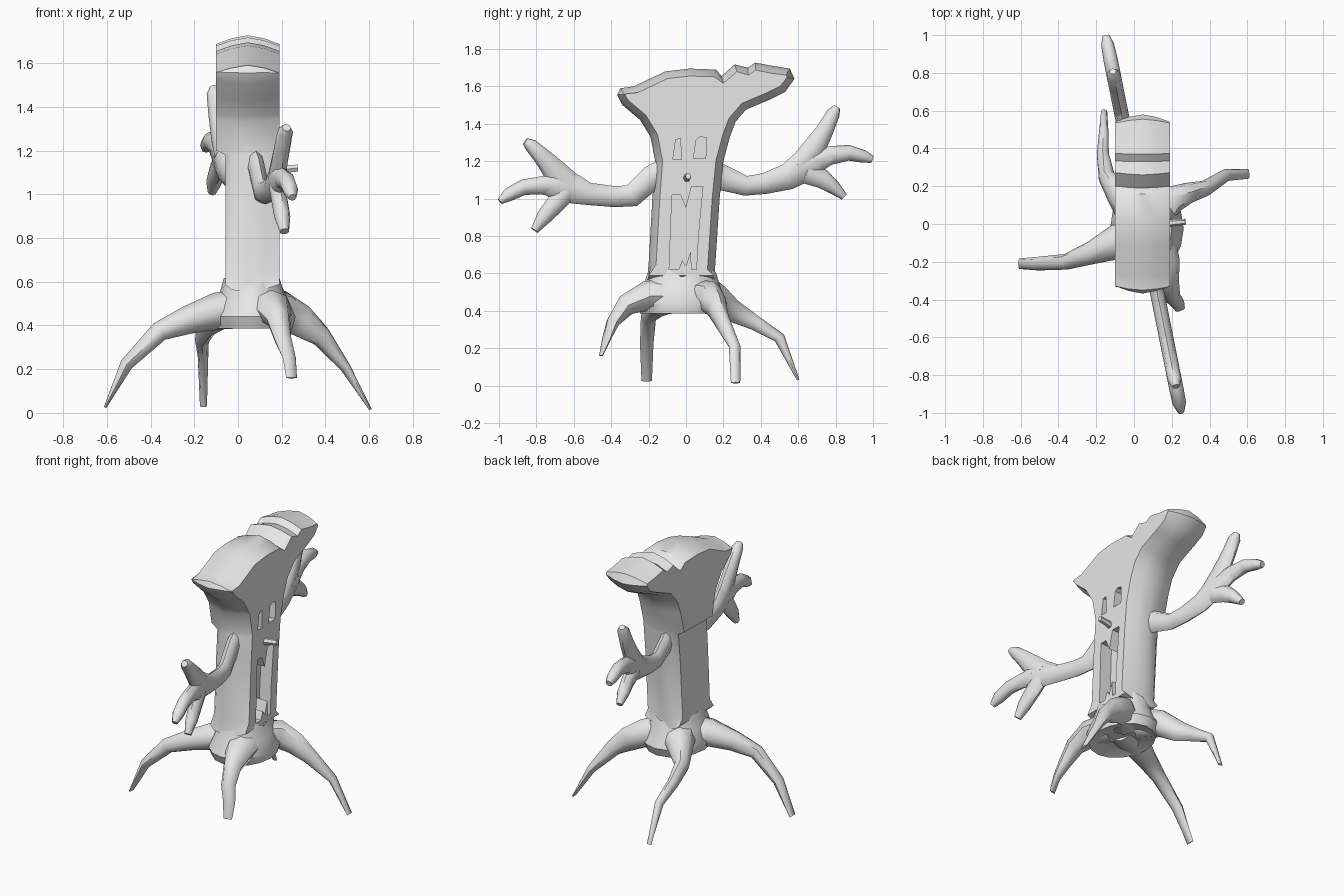
import bpy, bmesh, math
from mathutils import Vector

bark = bpy.data.materials.new("grey_bark")
bark.diffuse_color = (0.8, 0.8, 0.8, 1)


def make(name, bm, angle=40):
    bmesh.ops.recalc_face_normals(bm, faces=bm.faces[:])
    me = bpy.data.meshes.new(name)
    bm.to_mesh(me)
    bm.free()
    me.materials.append(bark)
    ob = bpy.data.objects.new(name, me)
    bpy.context.collection.objects.link(ob)
    smooth(ob, angle)
    return ob


def smooth(ob, angle):
    bpy.ops.object.select_all(action='DESELECT')
    ob.select_set(True)
    bpy.context.view_layer.objects.active = ob
    bpy.ops.object.shade_smooth_by_angle(angle=math.radians(angle))


def loft(bm, rings):
    """Skin a list of equal-length point rings and cap both ends."""
    rows = [[bm.verts.new(p) for p in r] for r in rings]
    n = len(rows[0])
    for a, b in zip(rows, rows[1:]):
        for i in range(n):
            bm.faces.new((a[i], a[(i + 1) % n], b[(i + 1) % n], b[i]))
    bm.faces.new(rows[0])
    bm.faces.new(rows[-1])


def tube(bm, path, side=None, n=8):
    """Limb through (point, half width, half height) stations."""
    pts = [Vector(p[0]) for p in path]
    rings = []
    for i, (_, w, h) in enumerate(path):
        t = (pts[min(i + 1, len(pts) - 1)] - pts[max(i - 1, 0)]).normalized()
        s = Vector(side) if side else t.cross(Vector((0, 0, 1)))
        s = (s - t * s.dot(t)).normalized()
        u = s.cross(t)
        rings.append([pts[i] + s * w * math.cos(2 * math.pi * k / n)
                      + u * h * math.sin(2 * math.pi * k / n) for k in range(n)])
    loft(bm, rings)


# Trunk with overhanging crown: side outline (y, z), ridged at mid thickness
outline = [(-.21, .55), (.155, .55), (.155, .62), (.18, 1.0), (.2, 1.2), (.235, 1.33),
           (.265, 1.41), (.32, 1.475), (.45, 1.53), (.53, 1.57), (.58, 1.64), (.555, 1.695),
           (.46, 1.71), (.37, 1.727), (.33, 1.70), (.26, 1.717), (.19, 1.655), (.16, 1.69),
           (.02, 1.695), (-.11, 1.68), (-.28, 1.60), (-.35, 1.59), (-.368, 1.555),
           (-.34, 1.50), (-.245, 1.42), (-.19, 1.33), (-.165, 1.2), (-.18, 1.0), (-.2, .65)]


def layer(x, inset):
    ring = []
    for i, (y, z) in enumerate(outline):
        a, b = outline[i - 1], outline[(i + 1) % len(outline)]
        d = Vector((b[0] - a[0], b[1] - a[1])).normalized()
        ring.append((x, y - d.y * inset, z + d.x * inset))
    return ring


bm = bmesh.new()
loft(bm, [layer(-.10, .04), layer(-.03, .014), layer(.045, 0), layer(.12, .014), layer(.19, .04)])
for z in (1.36, 1.18):
    bmesh.ops.bisect_plane(bm, geom=bm.verts[:] + bm.edges[:] + bm.faces[:],
                           plane_co=(0, 0, z), plane_no=(0, 0, 1))
for v in bm.verts:                       # thinner back below the crown
    if v.co.x < -.05 and v.co.z < 1.2:
        v.co.x += .043
trunk = make("trunk", bm)

# Hollow eyes and jagged mouth, cut into the +x face
holes = [[(-.055, 1.315), (-.03, 1.32), (-.025, 1.21), (-.07, 1.21)],
         [(.055, 1.315), (.075, 1.33), (.11, 1.325), (.105, 1.215), (.04, 1.215)],
         [(-.075, 1.02), (-.03, 1.02), (0, .95), (.03, 1.065), (.09, 1.065), (.065, .8),
          (.055, .62), (.03, .62), (.025, .72), (0, .64), (-.02, .67), (-.04, .62), (-.09, .62)]]
bm = bmesh.new()
for h in holes:
    loft(bm, [[(.11, y, z) for y, z in h], [(.3, y, z) for y, z in h]])
cutter = make("face_cutter", bm)
cutter.hide_render = True
mod = trunk.modifiers.new("face_holes", 'BOOLEAN')
mod.operation = 'DIFFERENCE'
mod.solver = 'EXACT'
mod.object = cutter
bpy.ops.object.select_all(action='DESELECT')
trunk.select_set(True)
bpy.context.view_layer.objects.active = trunk
bpy.ops.object.modifier_move_to_index(modifier="face_holes", index=0)
bpy.ops.object.modifier_apply(modifier="face_holes")
bpy.data.objects.remove(cutter)
smooth(trunk, 40)

# Twig nose
bm = bmesh.new()
tube(bm, [((.15, 0, 1.105), .022, .025), ((.22, .008, 1.115), .018, .02),
          ((.272, .012, 1.12), .016, .018)], n=6)
make("nose", bm)


# Arms: stations (y, z, half height) in a slanted vertical plane
def arm(name, limbs):
    bm = bmesh.new()
    for limb in limbs:
        tube(bm, [((.05 - .2 * y, y, z), min(.038, h), h) for y, z, h in limb],
             side=(1, .2, 0))
    make(name, bm, 50)


arm("back_arm", [
    [(.1, 1.15, .075), (.2, 1.11, .068), (.32, 1.068, .053), (.42, 1.08, .056),
     (.54, 1.115, .07), (.64, 1.18, .088), (.72, 1.21, .06), (.78, 1.22, .035)],
    [(.6, 1.17, .06), (.68, 1.26, .065), (.74, 1.36, .048), (.79, 1.46, .036), (.808, 1.49, .018)],
    [(.68, 1.2, .06), (.77, 1.23, .05), (.87, 1.245, .042), (.95, 1.225, .034), (.995, 1.21, .02)],
    [(.64, 1.14, .06), (.73, 1.105, .052), (.79, 1.06, .038), (.845, 1.01, .02)]])
arm("front_arm", [
    [(-.1, 1.15, .07), (-.18, 1.115, .066), (-.29, 1.015, .062), (-.38, 1.01, .056),
     (-.52, 1.025, .06), (-.62, 1.06, .085), (-.7, 1.07, .08), (-.77, 1.07, .04)],
    [(-.62, 1.07, .07), (-.7, 1.145, .066), (-.77, 1.225, .048), (-.83, 1.285, .036), (-.86, 1.305, .02)],
    [(-.68, 1.07, .06), (-.78, 1.07, .048), (-.87, 1.06, .042), (-.95, 1.02, .036), (-.995, .985, .018)],
    [(-.64, 1.04, .06), (-.7, .97, .052), (-.76, .9, .042), (-.81, .83, .022)]])

# Flared base with a ragged upper rim
bm = bmesh.new()
rings = []
for z, rx, ry, jag in ((.41, .1, .14, 0), (.385, .18, .22, 0), (.44, .195, .245, 0),
                       (.52, .16, .21, 0), (.6, .132, .187, .018), (.56, .1, .15, 0)):
    rings.append([(.068 + rx * math.cos(k * math.pi / 8), -.025 + ry * math.sin(k * math.pi / 8),
                   z + jag * (-1) ** k * (k % 3 - 1)) for k in range(16)])
loft(bm, rings)
make("root_base", bm)

# Four spreading roots: (point, half width, half height)
roots = {
    "left_root": [((.06, -.04, .48), .12, .09), ((-.1, -.1, .465), .09, .085),
                  ((-.23, -.155, .425), .06, .065), ((-.36, -.2, .372), .042, .046),
                  ((-.51, -.21, .222), .036, .03), ((-.608, -.21, .025), .028, .006)],
    "right_root": [((.1, .03, .48), .11, .09), ((.2, .13, .47), .075, .09),
                   ((.29, .165, .42), .055, .075), ((.38, .19, .35), .042, .05),
                   ((.49, .26, .21), .033, .025), ((.606, .265, .015), .025, .006)],
    "front_root": [((.11, -.08, .48), .11, .09), ((.16, -.21, .48), .085, .08),
                   ((.185, -.32, .43), .055, .058), ((.205, -.39, .34), .043, .035),
                   ((.235, -.425, .25), .035, .018), ((.245, -.455, .16), .026, .006)],
    "back_root": [((.02, .05, .48), .11, .09), ((-.07, .16, .47), .08, .085),
                  ((-.145, .25, .4), .045, .062), ((-.165, .37, .335), .032, .04),
                  ((-.16, .5, .255), .024, .03), ((-.158, .6, .03), .016, .007)]}
for name, path in roots.items():
    bm = bmesh.new()
    tube(bm, path)
    make(name, bm, 45)
